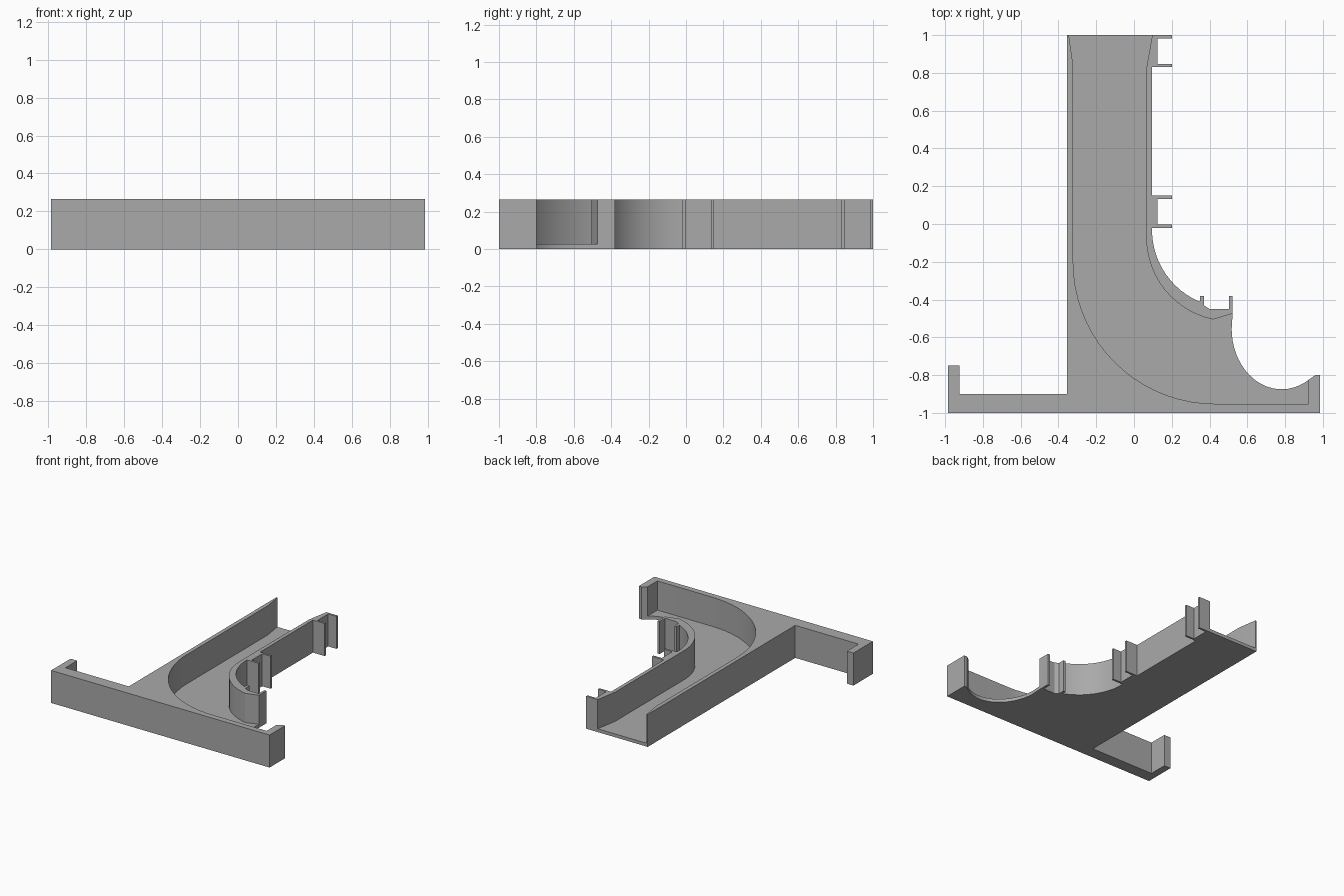
import bpy, bmesh, math

HEIGHT = 0.265
FLOOR = 0.027

cube = bpy.data.objects.get("Cube")
if cube:
    bpy.data.objects.remove(cube, do_unlink=True)

grey = bpy.data.materials.new("plain_grey")
grey.use_nodes = True
grey.diffuse_color = (0.4, 0.4, 0.4, 1)
grey.node_tree.nodes["Principled BSDF"].inputs["Base Color"].default_value = (0.4, 0.4, 0.4, 1)


def arc(cx, cy, rx, ry, start, end, steps):
    """Points along an elliptical arc, angles in degrees."""
    angles = [math.radians(start + (end - start) * i / steps) for i in range(steps + 1)]
    return [(cx + rx * math.cos(a), cy + ry * math.sin(a)) for a in angles]


def side_clip(top, bottom):
    """Two small prongs reaching out from the straight wall, listed downwards."""
    wall, seat, tip, thick = 0.095, 0.125, 0.2, 0.017
    return [(tip, top), (tip, top - thick), (seat, top - thick), (seat, bottom + thick),
            (tip, bottom + thick), (tip, bottom), (wall, bottom)]


def prism(name, outline, z0, z1):
    """Extrude a flat outline from z0 to z1."""
    bm = bmesh.new()
    face = bm.faces.new([bm.verts.new((x, y, z0)) for x, y in outline])
    top = bmesh.ops.extrude_face_region(bm, geom=[face])["geom"]
    verts = [v for v in top if isinstance(v, bmesh.types.BMVert)]
    bmesh.ops.translate(bm, verts=verts, vec=(0, 0, z1 - z0))
    bmesh.ops.recalc_face_normals(bm, faces=bm.faces)
    mesh = bpy.data.meshes.new(name)
    bm.to_mesh(mesh)
    bm.free()
    mesh.materials.append(grey)
    obj = bpy.data.objects.new(name, mesh)
    bpy.context.collection.objects.link(obj)
    return obj


# Outer outline: long channel, clips, curved throat, round bite and front bar
outline = [(-0.355, 1.0)]
outline += side_clip(1.0, 0.83)
outline += [(0.095, 0.15)] + side_clip(0.15, -0.02)
outline += arc(0.51, -0.03, 0.415, 0.415, 182, 247, 12)
# Clip at the end of the curved wall
outline += [(0.35, -0.38), (0.37, -0.38), (0.37, -0.43), (0.4, -0.45), (0.503, -0.45),
            (0.503, -0.38), (0.522, -0.38), (0.522, -0.475)]
outline += arc(0.782, -0.555, 0.265, 0.32, 180, 302, 20)
outline += [(0.96, -0.8), (0.985, -0.8), (0.985, -1.0)]
# Front bar with its upturned end
outline += [(-0.985, -1.0), (-0.985, -0.75), (-0.925, -0.75), (-0.925, -0.9), (-0.355, -0.9)]
body = prism("channel_body", outline, 0, HEIGHT)

# Hollow of the channel, flared at the back and open at the bite
hollow = [(-0.348, 1.02), (-0.322, 0.84)]
hollow += arc(0.43, -0.2, 0.752, 0.752, 180, 270, 18)
hollow += [(0.925, -0.952), (0.925, -0.7), (0.6, -0.45), (0.53, -0.472)]
hollow += arc(0.51, -0.07, 0.445, 0.445, 258, 180, 14)
hollow += [(0.065, 0.82), (0.1, 1.02)]
cutter = prism("hollow_cutter", hollow, FLOOR, HEIGHT + 0.1)
cutter.hide_render = True

cut = body.modifiers.new("hollow", 'BOOLEAN')
cut.operation = 'DIFFERENCE'
cut.solver = 'EXACT'
cut.object = cutter

for obj in bpy.context.selected_objects:
    obj.select_set(False)
bpy.context.view_layer.objects.active = body
body.select_set(True)
bpy.ops.object.modifier_apply(modifier=cut.name)
bpy.data.objects.remove(cutter, do_unlink=True)
bpy.ops.object.shade_smooth_by_angle(angle=math.radians(20))
